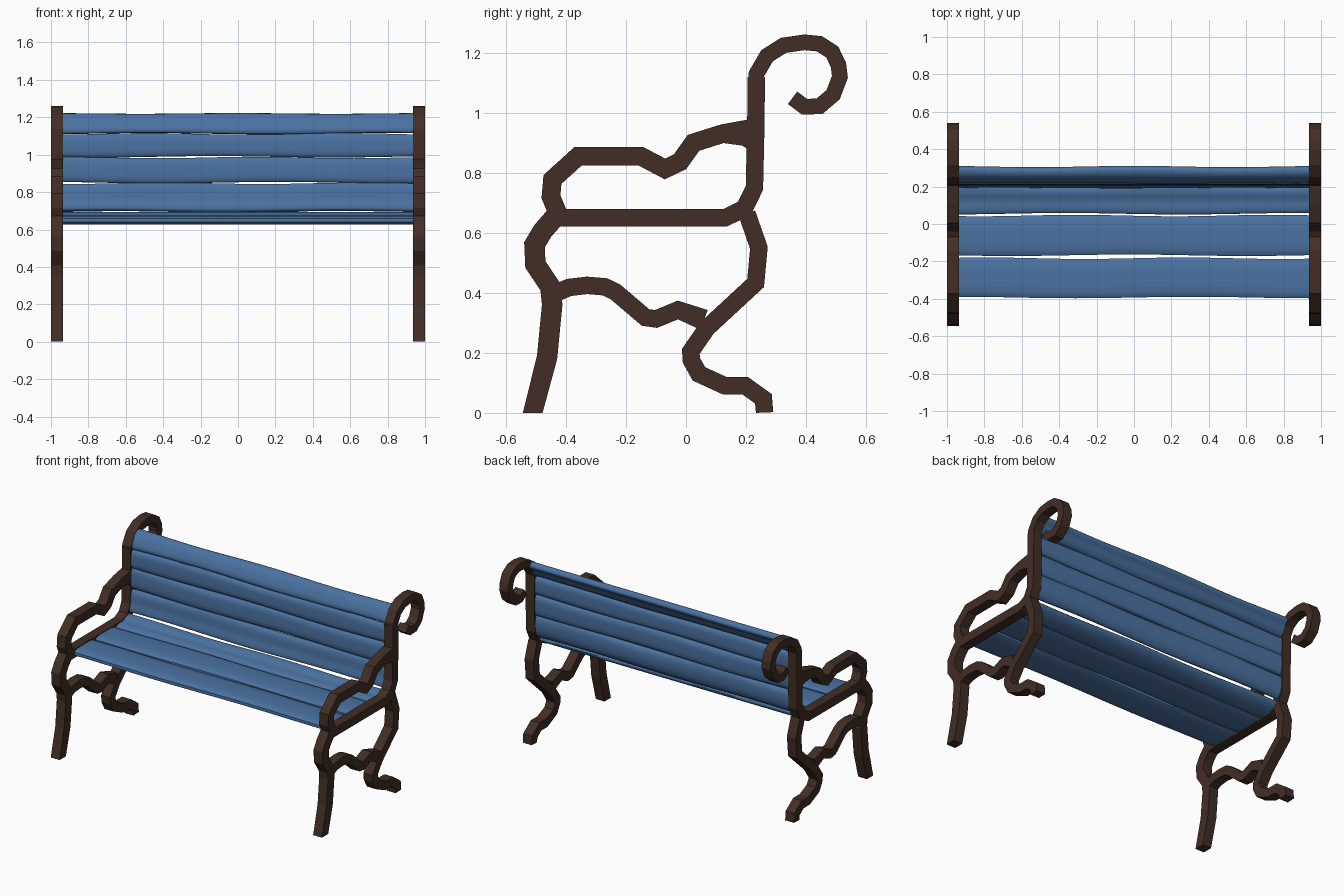
import bpy
import bmesh
import math
from mathutils import Vector

if "Cube" in bpy.data.objects:
    bpy.data.objects.remove(bpy.data.objects["Cube"], do_unlink=True)


def make_material(name, colour):
    mat = bpy.data.materials.new(name)
    mat.use_nodes = True
    mat.diffuse_color = (*colour, 1)
    mat.node_tree.nodes["Principled BSDF"].inputs["Base Color"].default_value = (*colour, 1)
    return mat


iron = make_material("dark brown iron", (0.054, 0.027, 0.019))
paint = make_material("blue painted wood", (0.07, 0.17, 0.36))

INNER, OUTER = 0.935, 1.0   # x range of each side frame


def finish(name, bm, mat):
    bmesh.ops.recalc_face_normals(bm, faces=bm.faces)
    mesh = bpy.data.meshes.new(name)
    bm.to_mesh(mesh)
    bm.free()
    mesh.materials.append(mat)
    obj = bpy.data.objects.new(name, mesh)
    bpy.context.collection.objects.link(obj)
    return obj


def skin(bm, rings):
    """Join equal rings of vertices into a closed tube."""
    rows = [[bm.verts.new(co) for co in ring] for ring in rings]
    n = len(rows[0])
    for a, b in zip(rows, rows[1:]):
        for i in range(n):
            j = (i + 1) % n
            bm.faces.new((a[i], a[j], b[j], b[i]))
    bm.faces.new(rows[0])
    bm.faces.new(rows[-1][::-1])


def iron_bar(name, path, half, side):
    """Flat bar with mitred corners; points are (y, z) or (y, z, half width)."""
    pts = [Vector(p[:2]) for p in path]
    rings = []
    for i, p in enumerate(pts):
        before = (p - pts[i - 1]).normalized() if i else (pts[1] - p).normalized()
        after = (pts[i + 1] - p).normalized() if i + 1 < len(pts) else before
        mid = (before + after).normalized()
        width = path[i][2] if len(path[i]) > 2 else half
        off = Vector((-mid.y, mid.x)) * width / max(mid.dot(after), 0.6)
        a, b = p + off, p - off
        rings.append([(side * x, q.x, max(q.y, 0))
                      for x, q in ((INNER, a), (OUTER, a), (OUTER, b), (INNER, b))])
    bm = bmesh.new()
    skin(bm, rings)
    return finish(name, bm, iron)


# Centre lines of the side frame
seat_rail = [(-.43, .65), (.13, .65), (.195, .682), (.228, .75), (.233, .97),
             (.234, 1.12), (.27, 1.19), (.325, 1.225)]
scroll = [(.234, 1.1), (.235, 1.13), (.27, 1.19), (.325, 1.225), (.395, 1.235),
          (.445, 1.23), (.487, 1.203), (.508, 1.16), (.513, 1.12), (.49, 1.06),
          (.445, 1.022), (.395, 1.02), (.355, 1.05)]
arm_rest = [(.23, .925, .055), (.19, .933, .042), (.12, .93), (.025, .9),
            (-.02, .837), (-.07, .813), (-.15, .855), (-.36, .855),
            (-.445, .778), (-.45, .72), (-.425, .66)]
front_leg = [(-.42, .672), (-.477, .607), (-.505, .56), (-.502, .495),
             (-.452, .42), (-.446, .36), (-.463, .185), (-.511, -.01)]
back_leg = [(.203, .665), (.243, .55), (.232, .433), (.07, .283), (.016, .205),
            (.018, .175), (.043, .13), (.13, .09), (.198, .09), (.258, .047),
            (.262, 0)]
stretcher = [(-.455, .39), (-.39, .418), (-.33, .425), (-.27, .42), (-.235, .403),
             (-.135, .318), (-.1, .313), (-.027, .343), (.06, .31, .035)]

for side, label in ((1, "left"), (-1, "right")):
    iron_bar(label + "_seat_rail", seat_rail[:-2], .029, side)
    iron_bar(label + "_back_scroll", scroll, .026, side)
    iron_bar(label + "_arm_rest", arm_rest, .031, side)
    iron_bar(label + "_front_leg", front_leg, .034, side)
    iron_bar(label + "_back_leg", back_leg, .029, side)
    iron_bar(label + "_stretcher", stretcher, .029, side)


def along(path, dist):
    """Point at a distance along a polyline."""
    for a, b in zip(path, path[1:]):
        a, b = Vector(a), Vector(b)
        length = (b - a).length
        if dist <= length:
            break
        dist -= length
    return a + (b - a) * dist / length


def slat(name, start, end, seed):
    """Worn plank that follows the rail, with gently wavy long edges."""
    steps, across, thick = 24, 8, .024
    rings = []
    for k in range(steps + 1):
        x = -INNER + 2 * INNER * k / steps
        low = start + .004 * math.sin(5 * x + seed)
        high = end + .004 * math.sin(6 * x + 2 * seed)
        top, bottom = [], []
        for i in range(across + 1):
            t = -math.cos(math.pi * i / across)
            s = (low + high) / 2 + t * (high - low) / 2
            p = along(seat_rail, s)
            d = (along(seat_rail, s + .02) - along(seat_rail, s - .02)).normalized()
            n = Vector((-d.y, d.x)) * thick * (1 - .6 * t ** 6)
            top.append((x, *(p + n)))
            bottom.append((x, *(p - n)))
        rings.append(top + bottom[::-1])
    bm = bmesh.new()
    skin(bm, rings)
    obj = finish(name, bm, paint)
    bpy.ops.object.select_all(action="DESELECT")
    obj.select_set(True)
    bpy.context.view_layer.objects.active = obj
    bpy.ops.object.shade_smooth_by_angle(angle=math.radians(50))


# Slats as distances along the seat rail
slats = {
    "front_seat_slat": (.037, .247),
    "middle_seat_slat": (.263, .475),
    "rear_seat_slat": (.485, .638),
    "lowest_back_slat": (.652, .805),
    "lower_back_slat": (.809, .943),
    "upper_back_slat": (.947, 1.068),
    "top_back_slat": (1.072, 1.195),
}
for number, (name, (start, end)) in enumerate(slats.items()):
    slat(name, start, end, number * 1.7)
